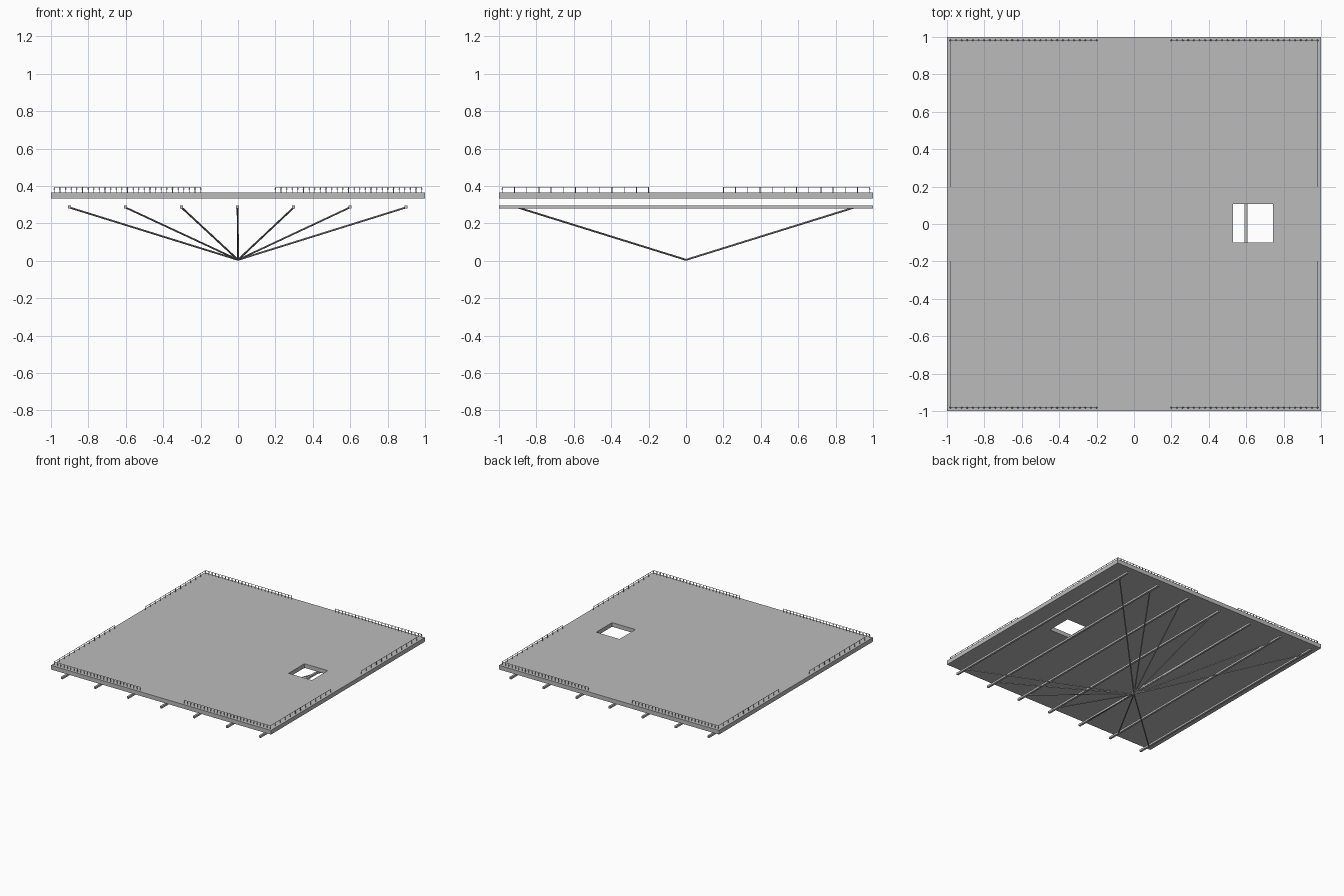
import bpy, bmesh, math
from mathutils import Vector, Matrix

if "Cube" in bpy.data.objects:
    bpy.data.objects.remove(bpy.data.objects["Cube"])

grey = bpy.data.materials.new("concrete grey")
grey.diffuse_color = (0.5, 0.5, 0.5, 1)
grey.use_nodes = True
grey.node_tree.nodes["Principled BSDF"].inputs["Base Color"].default_value = grey.diffuse_color


def finish(bm, name):
    me = bpy.data.meshes.new(name)
    bm.to_mesh(me)
    bm.free()
    me.materials.append(grey)
    ob = bpy.data.objects.new(name, me)
    bpy.context.collection.objects.link(ob)
    return ob


def box(bm, lo, hi):
    lo, hi = Vector(lo), Vector(hi)
    m = Matrix.Translation((lo + hi) / 2) @ Matrix.Diagonal((*(hi - lo), 1))
    bmesh.ops.create_cube(bm, size=1, matrix=m)


def rod(bm, a, b, r, sides=8):
    a, b = Vector(a), Vector(b)
    d = b - a
    m = Matrix.Translation((a + b) / 2) @ d.to_track_quat('Z', 'Y').to_matrix().to_4x4()
    bmesh.ops.create_cone(bm, cap_ends=True, segments=sides, radius1=r, radius2=r,
                          depth=d.length, matrix=m)


# Deck slab with a rectangular hatch: a grid of faces minus the hatch, extruded
BOTTOM, TOP = 0.332, 0.366
bm = bmesh.new()
xs, ys = (-1, 0.53, 0.742, 1), (-1, -0.1, 0.106, 1)
grid = [[bm.verts.new((x, y, BOTTOM)) for y in ys] for x in xs]
for i in range(3):
    for j in range(3):
        if (i, j) != (1, 1):
            bm.faces.new((grid[i][j], grid[i][j + 1], grid[i + 1][j + 1], grid[i + 1][j]))
ext = bmesh.ops.extrude_face_region(bm, geom=bm.faces[:], use_keep_orig=True)
bmesh.ops.translate(bm, vec=(0, 0, TOP - BOTTOM),
                    verts=[v for v in ext["geom"] if isinstance(v, bmesh.types.BMVert)])
bmesh.ops.recalc_face_normals(bm, faces=bm.faces[:])
finish(bm, "deck_slab")

# Seven beams under the deck, and the struts fanning out from the low point
beams, struts = bmesh.new(), bmesh.new()
for i in range(-3, 4):
    x = i * 0.3 - 0.002
    box(beams, (x - 0.008, -1, 0.279), (x + 0.008, 1, 0.295))
    for side in (-1, 1):
        rod(struts, (0, 0, 0.005), (x, side * 0.9, 0.285), 0.005)
finish(beams, "support_beams")
finish(struts, "support_struts")

# Railings along every edge, open in the middle of each side
RAIL, NEAR, FAR, HEIGHT = 0.982, 0.2, 0.982, 0.395
for name, along_x, count in (("front_back_railing", True, 26), ("side_railing", False, 12)):
    bm = bmesh.new()
    for edge in (-1, 1):
        for half in (-1, 1):
            def point(t, z):
                return (t * half, RAIL * edge, z) if along_x else (RAIL * edge, t * half, z)
            rod(bm, point(NEAR, HEIGHT - 0.002), point(FAR, HEIGHT - 0.002), 0.002, 6)
            for k in range(count + 1):
                t = NEAR + (FAR - NEAR) * k / count
                rod(bm, point(t, TOP - 0.002), point(t, HEIGHT - 0.002), 0.002, 6)
                if along_x:  # knob on each closely spaced post
                    bmesh.ops.create_icosphere(bm, subdivisions=1, radius=0.005,
                                               matrix=Matrix.Translation(point(t, 0.384)))
    finish(bm, name)
